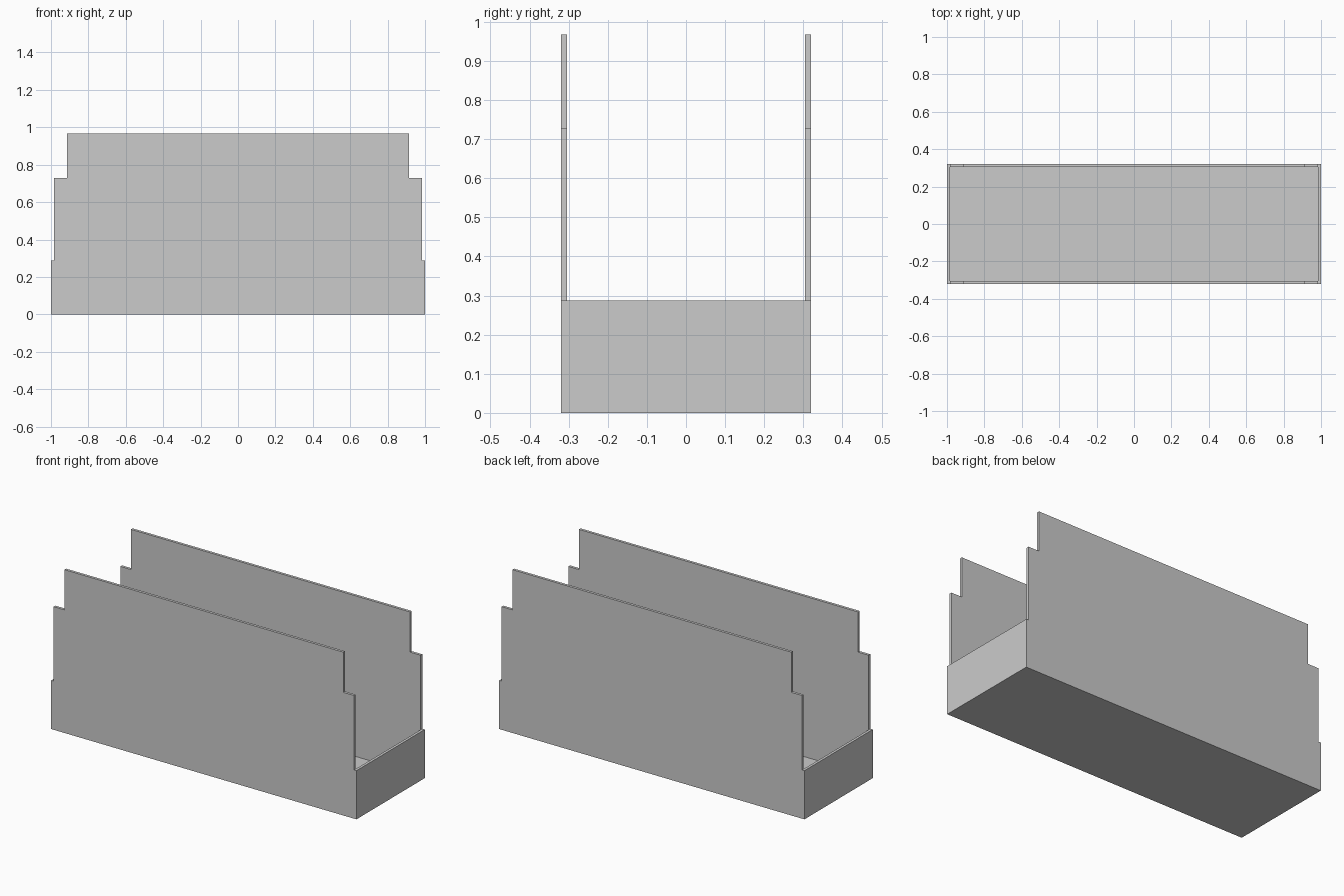
import bpy
import bmesh

if "Cube" in bpy.data.objects:
    bpy.data.objects.remove(bpy.data.objects["Cube"])

HALF_DEPTH = 0.32      # outer half depth
WALL = 0.016           # sheet thickness
INNER_X = 1 - WALL     # inside of the end walls, also the lower step
INNER_Y = HALF_DEPTH - WALL
RIM, STEP, TOP = 0.288, 0.729, 0.967


def extrude_profile(name, half_profile, half_depth):
    """Mirror a right-hand XZ profile about x = 0 and extrude it along y."""
    outline = half_profile + [(-x, z) for x, z in reversed(half_profile)]
    bm = bmesh.new()
    face = bm.faces.new([bm.verts.new((x, -half_depth, z)) for x, z in outline])
    ext = bmesh.ops.extrude_face_region(bm, geom=[face])
    moved = [v for v in ext["geom"] if isinstance(v, bmesh.types.BMVert)]
    bmesh.ops.translate(bm, verts=moved, vec=(0, 2 * half_depth, 0))
    bmesh.ops.recalc_face_normals(bm, faces=bm.faces)
    mesh = bpy.data.meshes.new(name)
    bm.to_mesh(mesh)
    bm.free()
    obj = bpy.data.objects.new(name, mesh)
    bpy.context.collection.objects.link(obj)
    return obj


# Solid stepped block giving the silhouette of the long side walls
trough = extrude_profile("stepped_trough", [
    (1, 0), (1, RIM), (INNER_X, RIM), (INNER_X, STEP), (0.914, STEP), (0.914, TOP),
], HALF_DEPTH)

# Cavity: hollow tray below the rim, open ends above it
cavity = extrude_profile("cavity_cutter", [
    (INNER_X, WALL), (INNER_X, RIM), (1.1, RIM), (1.1, 1.1),
], INNER_Y)
cavity.hide_render = True
cavity.hide_set(True)

hollow = trough.modifiers.new("hollow", 'BOOLEAN')
hollow.operation = 'DIFFERENCE'
hollow.solver = 'EXACT'
hollow.object = cavity
